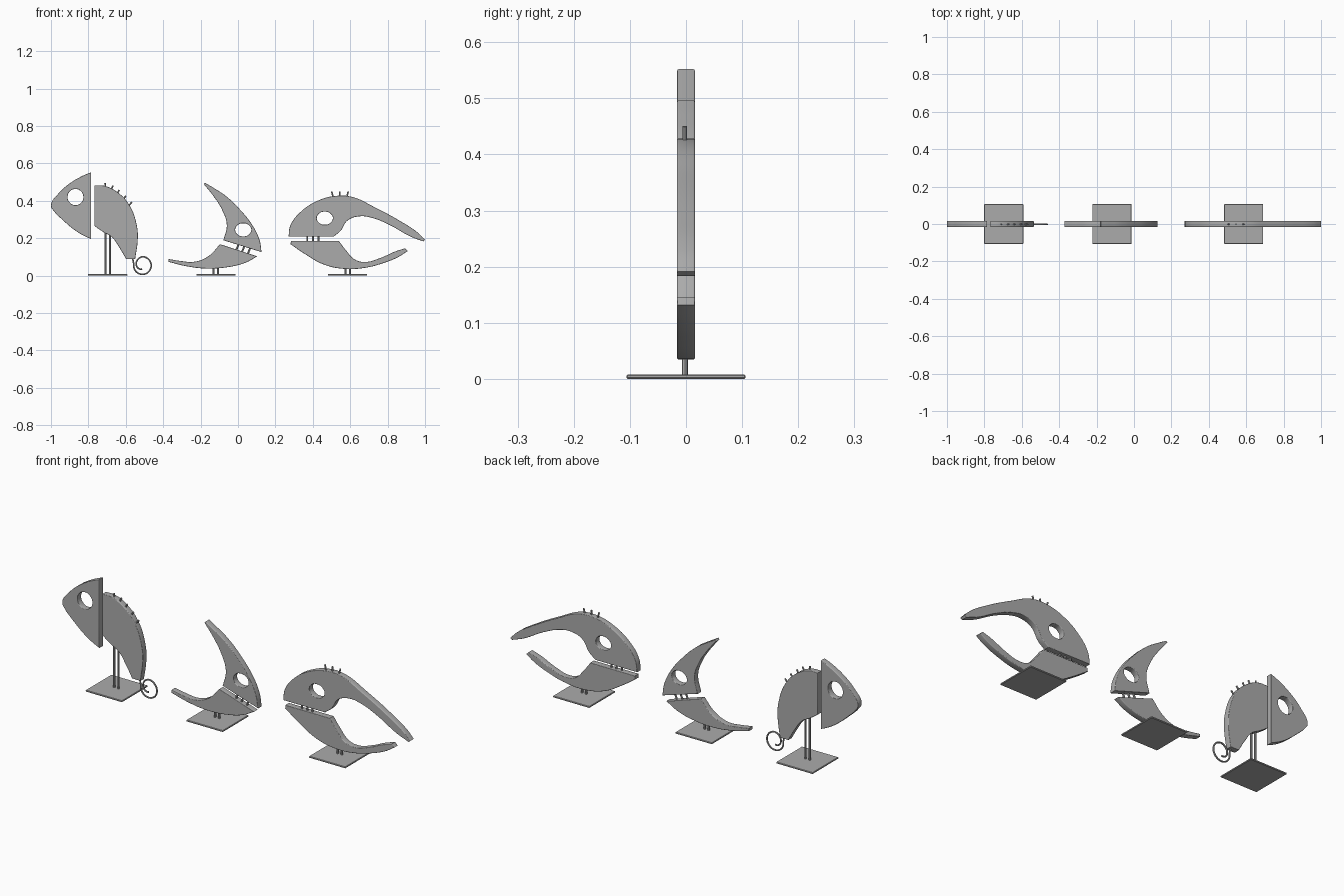
import bpy, math
from mathutils import Vector

if "Cube" in bpy.data.objects:
    bpy.data.objects.remove(bpy.data.objects["Cube"])

# Dark grey finish shared by all parts
GREY = bpy.data.materials.new("dark_grey")
GREY.diffuse_color = (0.41, 0.41, 0.41, 1)
GREY.use_nodes = True
GREY.node_tree.nodes["Principled BSDF"].inputs["Base Color"].default_value = GREY.diffuse_color


def finish(obj):
    """Turn a curve into a mesh, shade and colour it."""
    bpy.ops.object.select_all(action='DESELECT')
    bpy.context.view_layer.objects.active = obj
    obj.select_set(True)
    bpy.ops.object.convert(target='MESH')
    obj = bpy.context.object
    obj.data.materials.clear()
    obj.data.materials.append(GREY)
    bpy.ops.object.shade_smooth_by_angle(angle=math.radians(35))


def add_spline(cu, pts):
    """Closed outline; a third item in a point marks a sharp corner."""
    sp = cu.splines.new('BEZIER')
    sp.bezier_points.add(len(pts) - 1)
    sp.use_cyclic_u = True
    for b, p in zip(sp.bezier_points, pts):
        b.co = (p[0], p[1], 0)
        b.handle_left_type = b.handle_right_type = 'VECTOR' if len(p) > 2 else 'AUTO'


def slab(name, pts, eye=None):
    """Flat cut-out with softened edges and an optional oval eye hole."""
    cu = bpy.data.curves.new(name, 'CURVE')
    cu.dimensions = '2D'
    cu.fill_mode = 'BOTH'
    cu.resolution_u = 8
    cu.extrude, cu.bevel_depth, cu.offset = 0.013, 0.003, -0.003
    cu.bevel_resolution = 2
    add_spline(cu, pts)
    if eye:
        x, z, rx, rz = eye
        add_spline(cu, [(x + rx * math.cos(k * math.pi / 4), z + rz * math.sin(k * math.pi / 4))
                        for k in range(8)])
    obj = bpy.data.objects.new(name, cu)
    bpy.context.collection.objects.link(obj)
    obj.rotation_euler.x = math.pi / 2
    obj.location.z = -0.004
    finish(obj)


def wire(name, pts, r=0.0055):
    """Round wire through x, z points."""
    cu = bpy.data.curves.new(name, 'CURVE')
    cu.dimensions = '3D'
    cu.bevel_depth, cu.bevel_resolution, cu.use_fill_caps = r, 2, True
    sp = cu.splines.new('POLY')
    sp.points.add(len(pts) - 1)
    for p, (x, z) in zip(sp.points, pts):
        p.co = (x, 0, z, 1)
    obj = bpy.data.objects.new(name, cu)
    bpy.context.collection.objects.link(obj)
    obj.location.y = -0.002
    finish(obj)


def stand(name, x, top):
    """Square plate with two rods."""
    bpy.ops.mesh.primitive_cube_add(size=1, location=(x, 0, 0.004))
    plate = bpy.context.object
    plate.name = name + "_plate"
    plate.data.materials.append(GREY)
    plate.scale = (0.21, 0.212, 0.008)
    bpy.ops.object.transform_apply(location=False, rotation=False, scale=True)
    bev = plate.modifiers.new("soft_edge", 'BEVEL')
    bev.width, bev.segments = 0.002, 1
    for i, dx in enumerate((-0.012, 0.012)):
        wire(f"{name}_leg_{i}", [(x + dx, 0.004), (x + dx, top)])


def spikes(name, roots, length, r=0.0042):
    """Short wires, each given as root x, root z and lean angle from vertical."""
    for i, (x, z, a) in enumerate(roots):
        d = Vector((math.sin(math.radians(a)), math.cos(math.radians(a)))) * length
        wire(f"{name}_{i}", [(x, z), (x + d.x, z + d.y)], r)


# Lizard: wedge head, curved body, back spikes, curled tail
slab("lizard_head", [(-0.786, 0.556, 1), (-0.83, 0.538), (-0.90, 0.497), (-0.96, 0.443),
                     (-1.0, 0.379), (-0.982, 0.346), (-0.94, 0.304), (-0.87, 0.245), (-0.82, 0.215),
                     (-0.786, 0.2, 1)], (-0.869, 0.424, 0.042, 0.043))
slab("lizard_body", [(-0.768, 0.486, 1), (-0.715, 0.484), (-0.643, 0.449), (-0.58, 0.380),
                     (-0.541, 0.272), (-0.536, 0.20), (-0.55, 0.092, 1), (-0.598, 0.092, 1),
                     (-0.635, 0.155), (-0.675, 0.21), (-0.725, 0.24), (-0.768, 0.27, 1)])
spikes("lizard_spike", [(-0.708, 0.460, -5), (-0.683, 0.450, 25), (-0.652, 0.428, 30),
                        (-0.62, 0.400, 38), (-0.591, 0.367, 42)], 0.035)
tail = [(-0.566, 0.11), (-0.562, 0.085)]
for k in range(49):
    t = math.radians(170 + k * 9.5)
    r = 0.047 if t < 2.5 * math.pi else 0.047 - 0.03 * (t - 2.5 * math.pi) / math.pi
    tail.append((-0.511 + r * math.cos(t), 0.054 + r * math.sin(t)))
wire("lizard_tail", tail, 0.0042)
stand("lizard", -0.697, 0.28)

# Small bird: upswept upper part and low lower part
slab("small_bird_upper", [(-0.176, 0.50, 1), (-0.13, 0.473), (-0.065, 0.43), (0.01, 0.358),
                          (0.076, 0.275), (0.115, 0.195), (0.126, 0.130, 1), (-0.078, 0.193, 1),
                          (-0.060, 0.275), (-0.085, 0.355), (-0.132, 0.43), (-0.183, 0.493, 1)],
     (0.028, 0.249, 0.043, 0.035))
slab("small_bird_lower", [(-0.372, 0.093, 1), (-0.31, 0.083), (-0.235, 0.078), (-0.16, 0.107),
                          (-0.096, 0.172, 1), (0.103, 0.107, 1), (0.04, 0.073), (-0.05, 0.050),
                          (-0.17, 0.042), (-0.28, 0.055), (-0.372, 0.078, 1)])
spikes("small_bird_link", [(-0.013, 0.128, 22), (0.018, 0.118, 22), (0.049, 0.108, 22)], 0.055, 0.005)
stand("small_bird", -0.118, 0.06)

# Large bird: long arched beak above, scooped jaw below
slab("large_bird_upper", [(0.27, 0.212, 1), (0.279, 0.27), (0.335, 0.345), (0.43, 0.406),
                          (0.52, 0.430), (0.61, 0.425), (0.73, 0.370), (0.865, 0.297),
                          (0.96, 0.235), (1.0, 0.195, 1), (0.99, 0.187, 1), (0.92, 0.214),
                          (0.81, 0.275), (0.715, 0.313), (0.65, 0.321), (0.585, 0.298),
                          (0.548, 0.243), (0.51, 0.212, 1)], (0.464, 0.311, 0.043, 0.035))
slab("large_bird_lower", [(0.283, 0.19, 1), (0.539, 0.19, 1), (0.577, 0.140), (0.625, 0.09),
                          (0.68, 0.077), (0.76, 0.098), (0.84, 0.133), (0.893, 0.150, 1),
                          (0.908, 0.136, 1), (0.86, 0.105), (0.78, 0.072), (0.68, 0.046),
                          (0.57, 0.040), (0.46, 0.063), (0.36, 0.118), (0.281, 0.172, 1)])
spikes("large_bird_link", [(0.37, 0.171, 0), (0.4, 0.171, 0), (0.43, 0.171, 0)], 0.05, 0.005)
spikes("large_bird_crest", [(0.511, 0.411, -15), (0.545, 0.411, 0), (0.579, 0.411, 15)], 0.04)
stand("large_bird", 0.586, 0.06)
